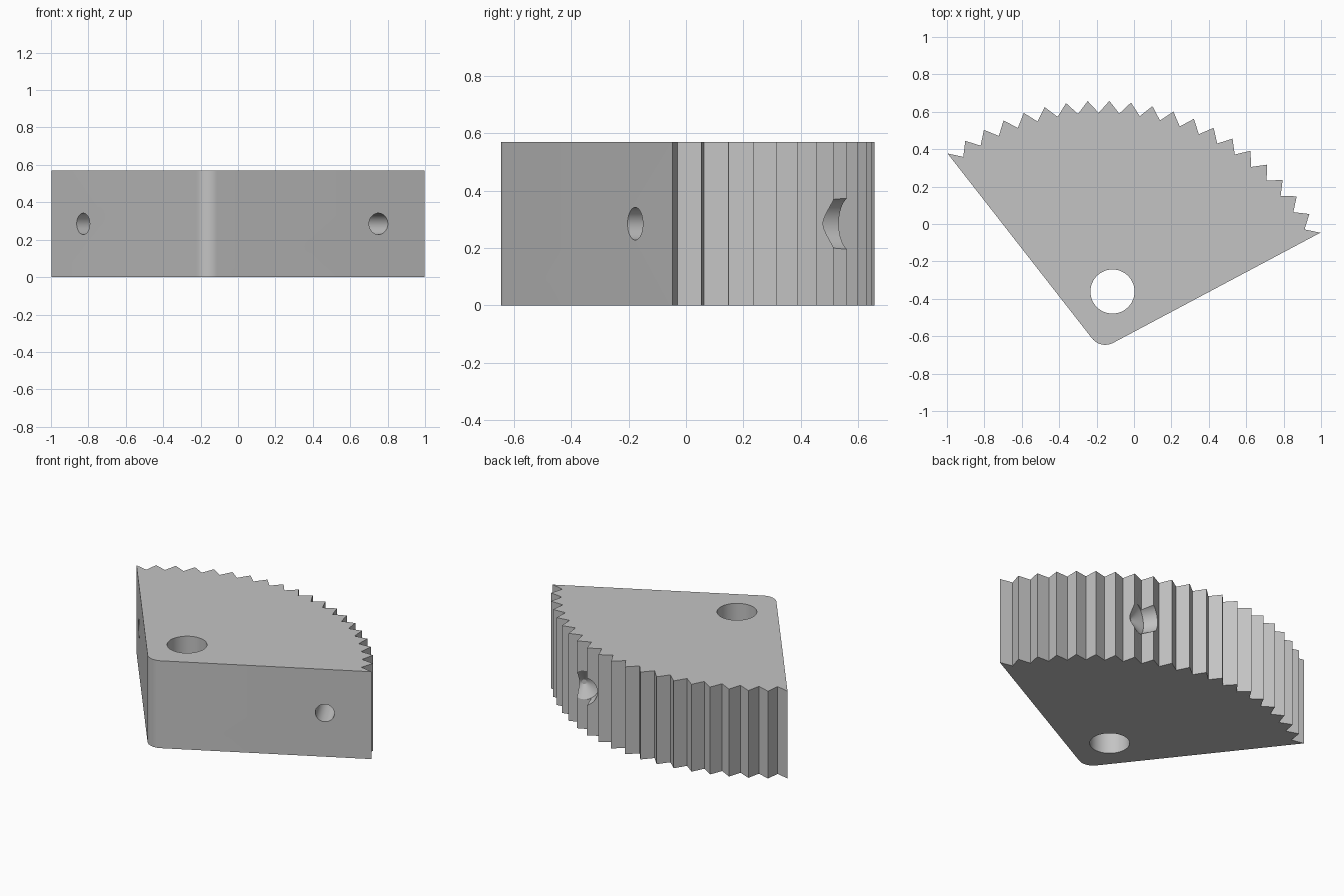
import bpy, bmesh
from math import sin, cos, radians
from mathutils import Vector

cube = bpy.data.objects.get("Cube")
if cube:
    bpy.data.objects.remove(cube, do_unlink=True)

APEX = Vector((-0.178, -0.671, 0))
START, TEETH, PITCH = 28, 20, 5      # degrees
END = START + TEETH * PITCH
MIDDLE = (START + END) / 2
TIP, ROOT, HEIGHT, FILLET = 1.33, 1.265, 0.57, 0.09


def ray(deg):
    return Vector((cos(radians(deg)), sin(radians(deg)), 0))


grey = bpy.data.materials.new("plain grey")
grey.use_nodes = True
colour = (0.55, 0.55, 0.55, 1)
grey.diffuse_color = colour
grey.node_tree.nodes["Principled BSDF"].inputs["Base Color"].default_value = colour


def prism(name, points, depth):
    """Extrude a flat outline straight up."""
    bm = bmesh.new()
    face = bm.faces.new([bm.verts.new(p) for p in points])
    top = bmesh.ops.extrude_face_region(bm, geom=[face])["geom"]
    bmesh.ops.translate(bm, vec=(0, 0, depth),
                        verts=[v for v in top if isinstance(v, bmesh.types.BMVert)])
    bmesh.ops.recalc_face_normals(bm, faces=bm.faces)
    mesh = bpy.data.meshes.new(name)
    bm.to_mesh(mesh)
    bm.free()
    mesh.materials.append(grey)
    obj = bpy.data.objects.new(name, mesh)
    bpy.context.collection.objects.link(obj)
    return obj


# Toothed arc, then the rounded pivot corner
outline = []
for i in range(TEETH):
    outline.append(APEX + TIP * ray(START + i * PITCH))
    outline.append(APEX + ROOT * ray(START + (i + 0.5) * PITCH))
outline.append(APEX + TIP * ray(END))
corner = APEX + FILLET / sin(radians(MIDDLE - START)) * ray(MIDDLE)
first, last, steps = END + 90, START + 270, 12
for i in range(steps + 1):
    outline.append(corner + FILLET * ray(first + (last - first) * i / steps))
sector = prism("gear_sector", outline, HEIGHT)


def drill(name, start, direction, length, r1, r2):
    """Subtract a round, optionally tapered hole from the sector."""
    bm = bmesh.new()
    bmesh.ops.create_cone(bm, cap_ends=True, segments=48,
                          radius1=r1, radius2=r2, depth=length)
    mesh = bpy.data.meshes.new(name)
    bm.to_mesh(mesh)
    bm.free()
    mesh.materials.append(grey)
    tool = bpy.data.objects.new(name, mesh)
    bpy.context.collection.objects.link(tool)
    tool.hide_render = True
    tool.rotation_euler = direction.to_track_quat("Z", "Y").to_euler()
    tool.location = start + direction * (length / 2)
    mod = sector.modifiers.new(name, "BOOLEAN")
    mod.operation = "DIFFERENCE"
    mod.solver = "EXACT"
    mod.object = tool
    bpy.context.view_layer.objects.active = sector
    bpy.ops.object.modifier_apply(modifier=name)
    bpy.data.objects.remove(tool, do_unlink=True)


MID_Z = Vector((0, 0, HEIGHT / 2))
right_edge = APEX + 1.052 * ray(START) + MID_Z
left_edge = APEX + 1.055 * ray(END) + MID_Z
inward_right, inward_left = ray(START + 90), ray(END - 90)

# Shaft hole and the two bores in the straight sides
drill("shaft_hole", Vector((-0.115, -0.361, -0.1)), Vector((0, 0, 1)), 1, 0.118, 0.118)
drill("right_bore", right_edge - 0.1 * inward_right, inward_right, 0.6, 0.057, 0.057)
drill("left_bore", left_edge - 0.1 * inward_left, inward_left, 0.6, 0.057, 0.057)

# Wide recess among the teeth, with a tapered floor
drill("recess", right_edge + 0.765 * inward_right, inward_right, 0.4, 0.095, 0.095)
drill("recess_floor", right_edge + 0.72 * inward_right, inward_right, 0.046, 0.015, 0.095)

bpy.ops.object.select_all(action="DESELECT")
sector.select_set(True)
bpy.context.view_layer.objects.active = sector
bpy.ops.object.shade_smooth_by_angle(angle=radians(25))
